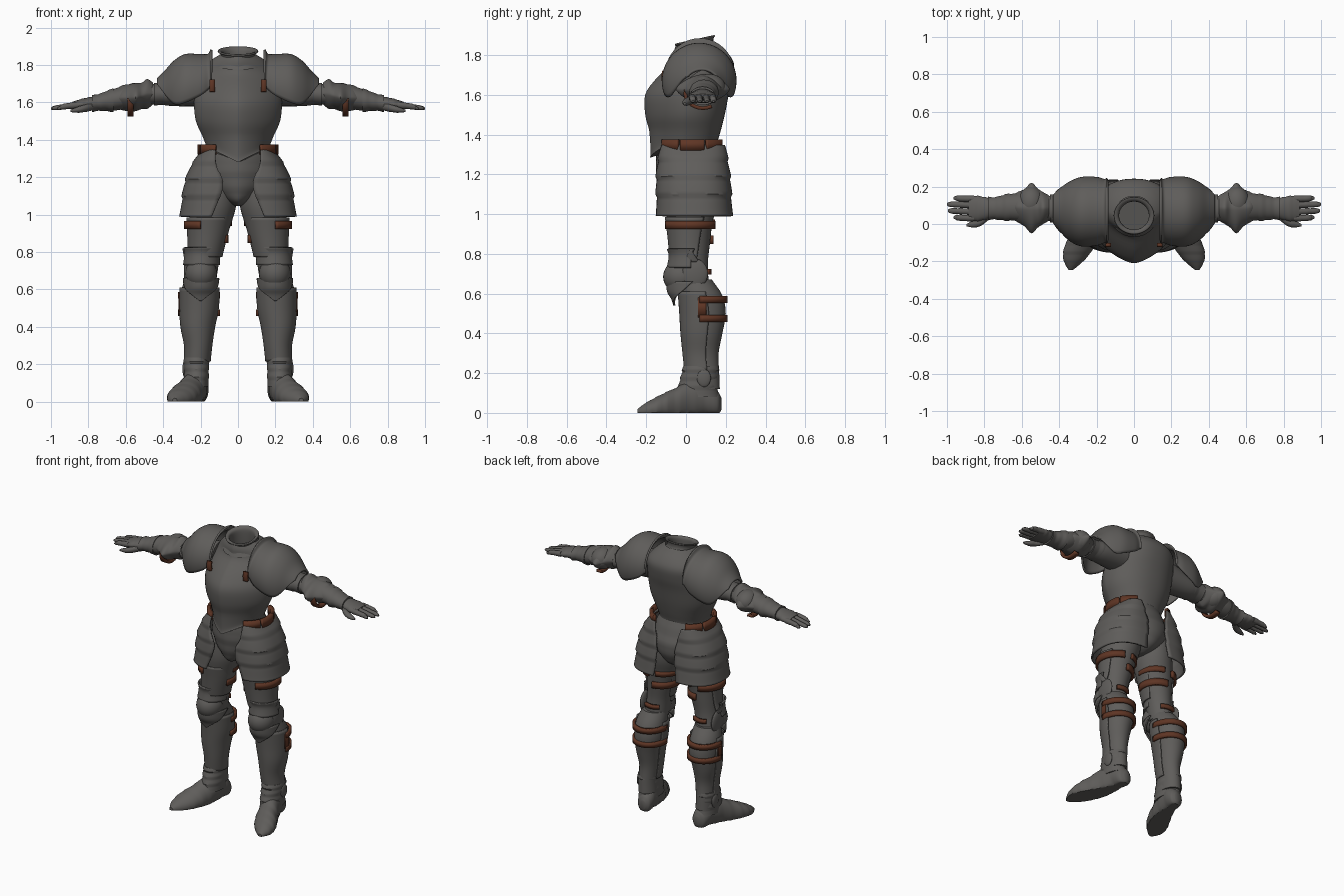
import bpy, bmesh, math
from mathutils import Vector


def material(name, rgb):
    m = bpy.data.materials.new(name)
    m.diffuse_color = (*rgb, 1)
    return m


STEEL = material("dark steel", (0.115, 0.110, 0.104))
LEATHER = material("brown leather", (0.115, 0.036, 0.018))


def finish(name, bm, mat, mirror, thick):
    for v in bm.verts:
        v.co.z = max(v.co.z, 0)
    bmesh.ops.recalc_face_normals(bm, faces=bm.faces)
    me = bpy.data.meshes.new(name)
    bm.to_mesh(me)
    bm.free()
    me.materials.append(mat)
    me.shade_smooth()
    me.set_sharp_from_angle(angle=math.radians(38))
    ob = bpy.data.objects.new(name, me)
    bpy.context.collection.objects.link(ob)
    if thick:
        s = ob.modifiers.new("thickness", 'SOLIDIFY')
        s.thickness, s.offset = thick, 0
    if mirror:
        ob.modifiers.new("mirror", 'MIRROR')
    return ob


def catmull(a, b, c, d, t):
    return [0.5 * (2*q + (r-p)*t + (2*p-5*q+4*r-s)*t*t + (3*q-p-3*r+s)*t**3)
            for p, q, r, s in zip(a, b, c, d)]


def loft(name, rings, axis='z', mat=STEEL, n=36, sub=4, lo=2.0, hi=2.0,
         saw=0.0, thick=0.0, mirror=True, warp=None, caps=(True, True)):
    """Skin rings (cx, cy, cz, ru, rv[, start, end degrees]) along an axis.
    lo/hi: superellipse powers of the two halves; saw: stepped overlapping lames."""
    iu, iv = {'z': (0, 1), 'x': (1, 2), 'y': (0, 2)}[axis]
    arc = len(rings[0]) == 7
    samples = []
    last = len(rings) - 1
    for i in range(last):
        quad = [rings[max(0, min(last, i + k))] for k in (-1, 0, 1, 2)]
        samples += [(catmull(*quad, j / sub), j / sub) for j in range(sub)]
    samples.append((list(rings[-1]), 1.0))
    bm = bmesh.new()
    rows = []
    for r, f in samples:
        a0, a1 = (r[5], r[6]) if arc else (0, 360)
        row = []
        for k in range(n + 1 if arc else n):
            a = math.radians(a0 + (a1 - a0) * k / n)
            c, s = math.cos(a), math.sin(a)
            e = 2 / (lo if s < 0 else hi)
            co = Vector(r[:3])
            g = 1 + saw * f
            co[iu] += math.copysign(abs(c) ** e, c) * r[3] * g
            co[iv] += math.copysign(abs(s) ** e, s) * r[4] * g
            row.append(bm.verts.new(warp(co) if warp else co))
        rows.append(row)
    for p, q in zip(rows, rows[1:]):
        for k in range(n):
            m = (k + 1) % len(p)
            bm.faces.new((p[k], p[m], q[m], q[k]))
    if not arc:
        if caps[0]:
            bm.faces.new(rows[0])
        if caps[1]:
            bm.faces.new(rows[-1])
    return finish(name, bm, mat, mirror, thick)


def ball(name, loc, size, mat=STEEL):
    bm = bmesh.new()
    bmesh.ops.create_uvsphere(bm, u_segments=28, v_segments=18, radius=1)
    for v in bm.verts:
        v.co = Vector(a * b for a, b in zip(v.co, size)) + Vector(loc)
    return finish(name, bm, mat, True, 0)


def strap(name, c, ru, rv, a0, a1, w=0.034, axis='z', thick=0.018):
    step = Vector((w / 2, 0, 0) if axis == 'x' else (0, 0, w / 2))
    ends = [(*(Vector(c) + k * step), ru, rv, a0, a1) for k in (-1, 1)]
    loft(name, ends, axis, LEATHER, n=20, sub=1, thick=thick)


# Breastplate with keeled front and pointed waist
def waist_point(co):
    if co.y < 0 and co.z < 1.42:
        co.z -= 0.06 * max(0, 1 - abs(co.x) / 0.12) * (1.42 - co.z) / 0.08
    return co


loft("cuirass", [(0, -.01, 1.34, .172, .172), (0, -.01, 1.36, .168, .168),
                 (0, -.005, 1.42, .19, .18), (0, -.005, 1.50, .225, .2),
                 (0, .005, 1.60, .235, .21), (0, .042, 1.68, .22, .193),
                 (0, .085, 1.76, .20, .155), (0, .07, 1.82, .15, .13),
                 (0, .05, 1.855, .098, .098)],
     n=64, lo=1.5, hi=2.2, mirror=False, warp=waist_point, caps=(True, False))


# Hollow neck collar, tilted up toward the back
def tilt(co):
    co.z += 0.22 * (co.y - 0.045)
    return co


loft("collar", [(0, .045, 1.80, .125, .115), (0, .045, 1.835, .095, .095),
                (0, .045, 1.862, .096, .093), (0, .045, 1.871, .108, .10),
                (0, .045, 1.879, .104, .096), (0, .045, 1.868, .083, .078),
                (0, .045, 1.82, .080, .075), (0, .045, 1.72, .085, .08)],
     mirror=False, warp=tilt, caps=(False, True))

# Hip plate between the legs
loft("fauld", [(0, .01, 1.37, .155, .145), (0, .02, 1.28, .185, .170),
               (0, .035, 1.20, .185, .180), (0, .035, 1.12, .135, .165),
               (0, .03, 1.065, .06, .13), (0, .03, 1.045, .02, .07)],
     lo=1.7, mirror=False, saw=.03)

# Hip skirts of overlapping lames
loft("tasset", [(.10, .035, 1.345, .085, .155, -80, 90),
                (.10, .035, 1.265, .140, .168, -86, 95),
                (.10, .037, 1.175, .175, .178, -94, 97),
                (.10, .040, 1.085, .190, .180, -90, 95),
                (.10, .042, .990, .198, .180, -82, 92)],
     lo=2.4, hi=2.4, saw=.055, sub=6, thick=.012)
for k in range(3):
    strap("hip_belt", (.08, .03, 1.348), .125, .15, -72 + 50*k, -27 + 50*k, .055, thick=.024)

# Shoulder plates with raised inner rim
loft("pauldron", [(.142, .07, 1.70, .172, .182, -5, 185),
                  (.158, .07, 1.695, .165, .160, -8, 188),
                  (.20, .068, 1.68, .178, .172, -14, 194),
                  (.28, .066, 1.665, .180, .188, -20, 200),
                  (.34, .068, 1.65, .155, .168, -20, 200),
                  (.39, .075, 1.645, .115, .118, 0, 180),
                  (.43, .08, 1.65, .085, .075, 35, 145)], axis='x', thick=.012)
strap("chest_strap", (.138, -.03, 1.69), .085, .09, 160, 200, .03, axis='x')

# Arms
loft("arm", [(.18, .07, 1.68, .10, .10), (.34, .085, 1.65, .08, .07),
             (.44, .083, 1.645, .068, .055), (.54, .085, 1.635, .065, .058),
             (.60, .09, 1.628, .074, .062), (.66, .09, 1.615, .07, .058),
             (.74, .083, 1.602, .055, .043), (.79, .083, 1.592, .05, .033)], axis='x')
loft("upper_arm_lames", [(.35, .083, 1.648, .078, .062), (.40, .083, 1.646, .073, .058),
                         (.45, .083, 1.643, .070, .056)], axis='x', saw=.09)
# Elbow guards with front and back points
loft("couter", [(.455, .085, 1.648, .068, .058), (.485, .085, 1.645, .085, .080),
                (.515, .085, 1.635, .105, .070), (.548, .085, 1.628, .135, .075),
                (.585, .087, 1.625, .100, .072), (.62, .09, 1.625, .082, .066),
                (.64, .09, 1.622, .070, .056)], axis='x', lo=1.5, hi=1.5)
ball("elbow_cap", (.55, .115, 1.635), (.07, .085, .07))
strap("elbow_strap", (.575, .085, 1.605), .088, .072, 165, 300, .034, axis='x')
# Gauntlets
loft("gauntlet_cuff", [(.665, .09, 1.612, .074, .064), (.70, .087, 1.608, .066, .053),
                       (.745, .084, 1.60, .058, .044), (.78, .083, 1.594, .060, .044)],
     axis='x', saw=.06)
loft("hand", [(.765, .083, 1.595, .05, .036), (.81, .083, 1.592, .062, .032),
              (.845, .083, 1.588, .066, .028), (.885, .085, 1.582, .06, .02)],
     axis='x', saw=.07)
for y, tip in ((.032, .965), (.067, .995), (.102, 1.0), (.135, .965)):
    loft("finger", [(.855, y, 1.586, .017, .018), (.90, y, 1.582, .0165, .016),
                    (.94, y + .002, 1.576, .015, .014), (tip - .015, y + .003, 1.570, .013, .011),
                    (tip, y + .003, 1.567, .005, .005)], axis='x', n=12, saw=.1)
loft("thumb", [(.775, .045, 1.578, .02, .02), (.82, .012, 1.568, .022, .019),
               (.86, .0, 1.560, .018, .015), (.895, -.006, 1.555, .006, .006)],
     axis='x', n=12, saw=.08)

# Legs
loft("thigh", [(.12, .03, 1.16, .11, .13), (.13, .025, 1.05, .12, .13),
               (.15, .02, .95, .113, .112), (.165, .02, .85, .095, .10),
               (.18, .025, .75, .08, .085), (.195, .035, .64, .078, .08)])
loft("cuisse_plate", [(.155, .02, .985, .116, .122, 150, 395),
                      (.162, .018, .90, .105, .108, 155, 390),
                      (.172, .018, .82, .094, .100, 160, 385),
                      (.18, .02, .775, .092, .098, 165, 380)], thick=.01)
loft("greave", [(.20, .045, .67, .08, .085), (.207, .075, .59, .096, .108),
                (.208, .088, .50, .096, .112), (.215, .083, .40, .083, .10),
                (.213, .078, .30, .066, .086), (.218, .085, .20, .060, .082),
                (.218, .09, .12, .06, .08)])
loft("shin_plate", [(.205, .07, .61, .103, .108, 165, 375),
                    (.208, .085, .50, .102, .115, 165, 375),
                    (.215, .08, .40, .089, .104, 165, 375),
                    (.213, .076, .30, .072, .090, 165, 375),
                    (.218, .083, .215, .068, .088, 165, 375)], thick=.008)
# Knee guards
ball("knee_cap", (.197, -.02, .685), (.085, .095, .088))
ball("knee_wing", (.272, .045, .70), (.018, .065, .075))
loft("knee_upper_lame", [(.19, .02, .825, .098, .112, 175, 372),
                         (.192, .02, .79, .090, .102, 178, 365),
                         (.195, .02, .73, .094, .112, 180, 362)], thick=.01)
loft("knee_wing_tip", [(.215, .03, .76, .068, .06, -35, 35),
                       (.215, .025, .80, .075, .05, -16, 16),
                       (.215, .025, .82, .078, .05, -4, 4)], n=12, thick=.008)
loft("knee_lower_point", [(.197, .03, .66, .092, .125, 178, 362),
                          (.198, .03, .61, .092, .120, 205, 335),
                          (.20, .03, .575, .09, .100, 238, 302),
                          (.20, .03, .54, .09, .088, 267, 273)], thick=.01)
# Leg straps
strap("outer_thigh_strap", (.158, .02, .945), .122, .125, -70, 75, .042)
strap("inner_thigh_strap", (.155, .022, .955), .113, .116, 100, 190)
strap("inner_thigh_strap_low", (.165, .02, .87), .105, .11, 90, 205, .042)
strap("knee_strap", (.188, .03, .71), .085, .09, 60, 130, .026)
for z in (.57, .475):
    strap("calf_strap", (.208, .085, z), .103, .115, -8, 190)
strap("calf_buckle", (.208, .085, .53), .104, .116, -12, 8, .10, thick=.014)

# Feet turned outward, stepped toe lames
loft("sabaton", [(.205, .178, .045, .02, .03), (.21, .155, .05, .048, .062),
                 (.217, .10, .07, .056, .08), (.235, .025, .065, .064, .095),
                 (.262, -.05, .04, .073, .085), (.288, -.11, .03, .078, .068),
                 (.308, -.16, .02, .070, .053), (.325, -.205, .012, .047, .036),
                 (.338, -.245, .006, .012, .012)], axis='y', saw=.05, sub=5)
loft("ankle_lames", [(.222, .075, .235, .066, .088), (.222, .072, .205, .066, .09),
                     (.222, .065, .165, .064, .093), (.222, .06, .12, .064, .098),
                     (.222, .06, .08, .06, .10)], saw=.08)
ball("ankle_disc", (.285, .09, .175), (.012, .035, .045))
